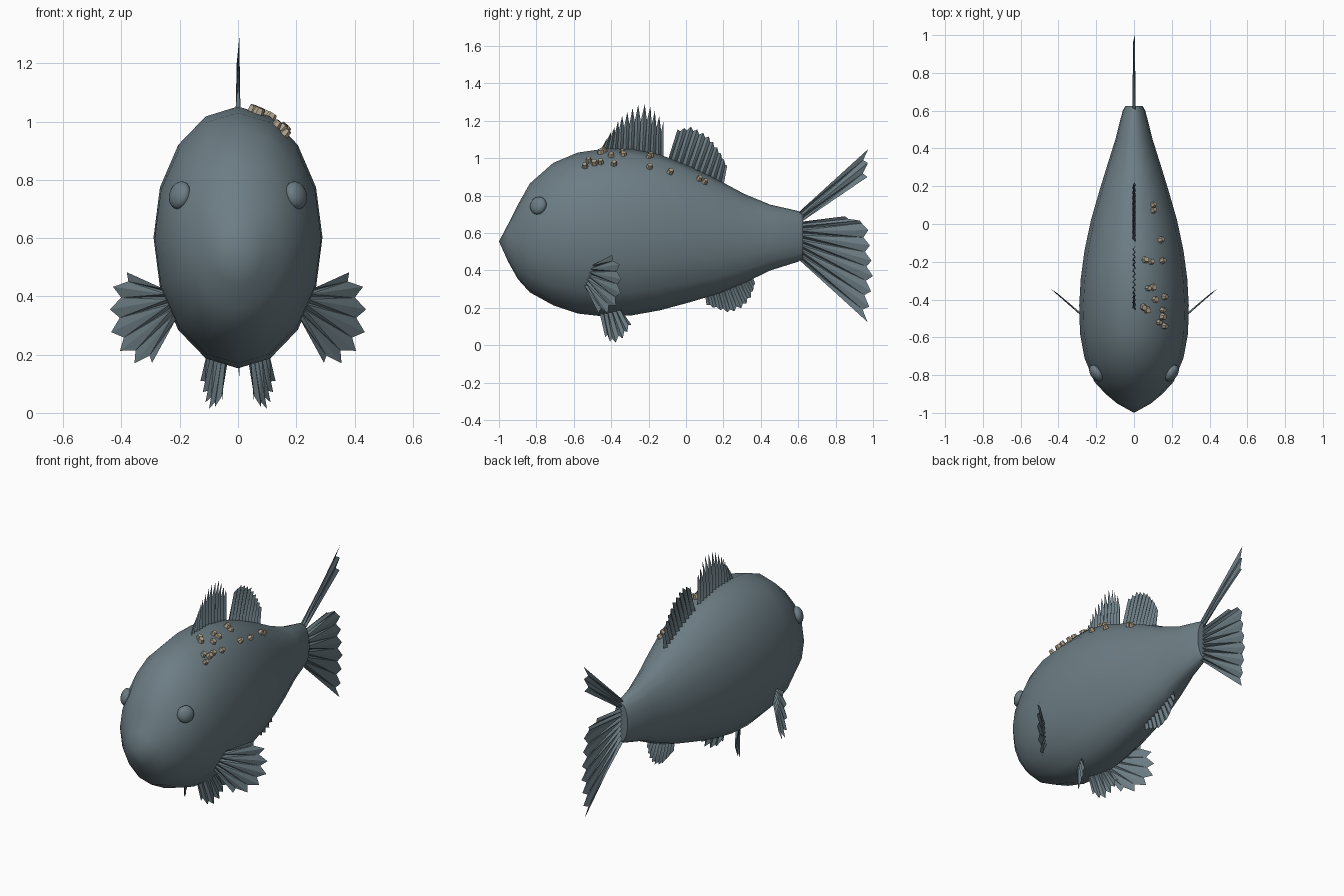
import bpy
import bmesh
import math
import random
from mathutils import Vector, Matrix

old = bpy.data.objects.get("Cube")
if old:
    bpy.data.objects.remove(old, do_unlink=True)
random.seed(4)


def make_material(name, colour):
    mat = bpy.data.materials.new(name)
    mat.use_nodes = True
    mat.diffuse_color = (*colour, 1)
    shader = next(n for n in mat.node_tree.nodes if n.type == "BSDF_PRINCIPLED")
    shader.inputs["Base Color"].default_value = (*colour, 1)
    shader.inputs["Roughness"].default_value = 0.8
    return mat


slate = make_material("slate_blue_grey", (0.15, 0.205, 0.23))
tan = make_material("shell_tan", (0.43, 0.36, 0.26))


def finish(bm, name, mat, smooth_angle=None):
    mesh = bpy.data.meshes.new(name)
    bm.to_mesh(mesh)
    bm.free()
    mesh.materials.append(mat)
    obj = bpy.data.objects.new(name, mesh)
    bpy.context.collection.objects.link(obj)
    if smooth_angle:
        bpy.ops.object.select_all(action="DESELECT")
        obj.select_set(True)
        bpy.context.view_layer.objects.active = obj
        bpy.ops.object.shade_smooth_by_angle(angle=math.radians(smooth_angle))
    return obj


# Body sections from snout to tail: y, belly height, back height, half width
SECTIONS = [
    (-0.95, 0.445, 0.65, 0.09),
    (-0.9, 0.355, 0.75, 0.15),
    (-0.835, 0.283, 0.865, 0.21),
    (-0.71, 0.214, 0.975, 0.262),
    (-0.58, 0.17, 1.03, 0.286),
    (-0.43, 0.153, 1.052, 0.29),
    (-0.29, 0.16, 1.05, 0.282),
    (-0.14, 0.187, 1.02, 0.262),
    (0.02, 0.23, 0.957, 0.228),
    (0.18, 0.278, 0.88, 0.182),
    (0.31, 0.332, 0.81, 0.142),
    (0.45, 0.4, 0.752, 0.098),
    (0.6, 0.447, 0.718, 0.06),
    (0.625, 0.465, 0.7, 0.045),
]
SIDES = 16


def section_at(y):
    for a, b in zip(SECTIONS, SECTIONS[1:]):
        if a[0] <= y <= b[0]:
            return Vector(a).lerp(Vector(b), (y - a[0]) / (b[0] - a[0]))


# Body: elliptical rings skinned into a tube, closed with a snout and a tail cap
bm = bmesh.new()
rings = []
for y, low, high, width in SECTIONS:
    ring = []
    for i in range(SIDES):
        a = math.tau * i / SIDES
        z = (low + high) / 2 + (high - low) / 2 * math.cos(a)
        ring.append(bm.verts.new((width * math.sin(a), y, z)))
    rings.append(ring)
snout = bm.verts.new((0, -1, 0.555))
for i in range(SIDES):
    j = (i + 1) % SIDES
    bm.faces.new((snout, rings[0][j], rings[0][i]))
    for a, b in zip(rings, rings[1:]):
        bm.faces.new((a[i], a[j], b[j], b[i]))
bm.faces.new(rings[-1])
bmesh.ops.recalc_face_normals(bm, faces=bm.faces)
finish(bm, "body", slate, 50)

# Eyes: flattened spheres facing out of the head
for side, label in ((1, "left"), (-1, "right")):
    facing = Vector((side * 0.8, -0.55, 0.25)).to_track_quat("Z", "Y").to_matrix().to_4x4()
    place = Matrix.Translation((side * 0.2, -0.79, 0.747)) @ facing
    bm = bmesh.new()
    bmesh.ops.create_uvsphere(bm, u_segments=16, v_segments=10, radius=0.049,
                              matrix=place @ Matrix.Diagonal((1, 1, 0.6, 1)))
    finish(bm, label + "_eye", slate, 60)


def along(points, t):
    """Point at fraction t of a polyline's length."""
    lengths = [(b - a).length for a, b in zip(points, points[1:])]
    left = t * sum(lengths)
    for a, b, length in zip(points, points[1:], lengths):
        if left <= length:
            return a.lerp(b, left / length)
        left -= length
    return points[-1]


def fin(name, root, rim, rays, notch, normal=(1, 0, 0), amp=0.009):
    """Pleated fan from a root line to a rim, cut back between the rays."""
    root, rim = [Vector(p) for p in root], [Vector(p) for p in rim]
    normal = Vector(normal).normalized()
    bm = bmesh.new()
    previous = None
    for i in range(2 * rays - 1):
        t = i / (2 * rays - 2)
        valley = i % 2
        base, tip = along(root, t), along(rim, t)
        if valley:
            tip = tip.lerp(base, notch)
        shift = normal * (-amp if valley else amp)
        pair = bm.verts.new(base + shift), bm.verts.new(tip + shift * 0.5)
        if previous:
            bm.faces.new((previous[0], pair[0], pair[1], previous[1]))
        previous = pair
    bmesh.ops.triangulate(bm, faces=bm.faces)
    return finish(bm, name, slate)


def flat(*points):
    """Points of the middle plane, given as y and z."""
    return [(0, y, z) for y, z in points]


# Fins on the middle plane
fin("front_dorsal_fin", flat((-0.47, 1.02), (-0.12, 0.98)),
    flat((-0.42, 1.11), (-0.35, 1.22), (-0.265, 1.285), (-0.2, 1.29), (-0.12, 1.2)),
    13, 0.3)
fin("rear_dorsal_fin", flat((-0.1, 0.98), (0.2, 0.85)),
    flat((-0.045, 1.155), (0.03, 1.17), (0.12, 1.12), (0.18, 1.04), (0.22, 0.96)),
    11, 0.08)
fin("anal_fin", flat((0.1, 0.28), (0.35, 0.38)),
    flat((0.11, 0.215), (0.16, 0.195), (0.235, 0.172), (0.31, 0.205), (0.35, 0.26), (0.37, 0.33)),
    10, 0.12)
fin("upper_tail_fin", flat((0.59, 0.7), (0.61, 0.655)),
    flat((0.975, 1.05), (0.97, 0.9)), 3, 0.07)
fin("lower_tail_fin", flat((0.61, 0.66), (0.59, 0.47)),
    flat((0.85, 0.69), (0.97, 0.655), (1, 0.38), (0.97, 0.125)), 9, 0.08)


# Paired fins
def pectoral_point(side, x, z):
    return (side * x, -0.53 + 0.86 * (x - 0.22), z)


PECTORAL_ROOT = [(0.25, 0.425), (0.21, 0.32)]
PECTORAL_RIM = [(0.38, 0.483), (0.43, 0.43), (0.442, 0.32), (0.425, 0.235), (0.36, 0.17), (0.293, 0.172)]
for side, label in ((1, "left"), (-1, "right")):
    fin(label + "_pectoral_fin",
        [pectoral_point(side, *p) for p in PECTORAL_ROOT],
        [pectoral_point(side, *p) for p in PECTORAL_RIM],
        7, 0.16, (side * 0.86, -1, 0), 0.006)
    fin(label + "_pelvic_fin",
        [(side * 0.035, -0.46, 0.185), (side * 0.1, -0.35, 0.2)],
        [(side * x, y, z) for x, y, z in (
            (0.05, -0.43, 0.045), (0.09, -0.39, 0.005), (0.11, -0.33, 0.04), (0.125, -0.29, 0.11))],
        6, 0.16, (side, -0.6, 0), 0.009)

# Barnacles: small tapered shells scattered over the left of the back
SPOTS = [
    (0.1, 0.1), (0.1, 0.07), (0.14, -0.085), (0.06, -0.19), (0.09, -0.2), (0.15, -0.195),
    (0.075, -0.34), (0.1, -0.335), (0.11, -0.4), (0.16, -0.385), (0.05, -0.44),
    (0.07, -0.455), (0.15, -0.455), (0.15, -0.49), (0.13, -0.52), (0.16, -0.54),
]


def back_point(x, y):
    _, low, high, width = section_at(y)
    rise = math.sqrt(1 - (x / width) ** 2)
    return Vector((x, y, (low + high) / 2 + 0.985 * (high - low) / 2 * rise))


bm = bmesh.new()
STEP = 0.01
for x, y in SPOTS:
    spot = back_point(x, y)
    across = back_point(x + STEP, y) - spot
    normal = across.cross(back_point(x, y + STEP) - spot).normalized()
    turn = Matrix.Rotation(random.uniform(0, math.tau), 4, "Z")
    place = Matrix.Translation(spot + normal * 0.007) @ normal.to_track_quat("Z", "Y").to_matrix().to_4x4()
    size = random.uniform(0.017, 0.022)
    bmesh.ops.create_cone(bm, cap_ends=True, segments=6, radius1=size, radius2=size * 0.7,
                          depth=0.026, matrix=place @ turn)
finish(bm, "barnacles", tan)
